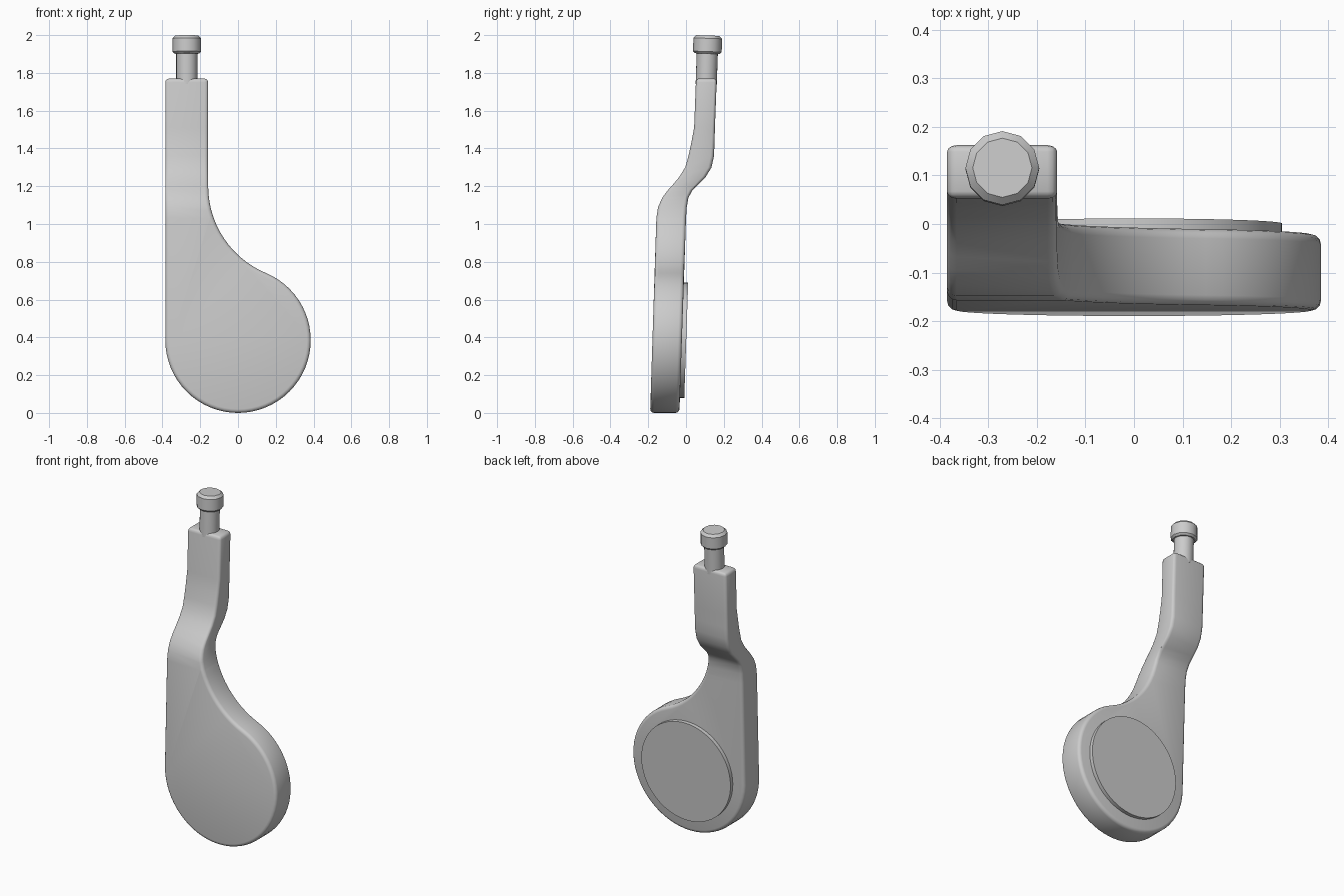
import bpy, bmesh, math
from mathutils import Matrix, Vector

cube = bpy.data.objects.get("Cube")
if cube:
    bpy.data.objects.remove(cube)

GREY = (0.6, 0.6, 0.6, 1)
grey = bpy.data.materials.new("plain grey")
grey.use_nodes = True
grey.diffuse_color = GREY
grey.node_tree.nodes["Principled BSDF"].inputs["Base Color"].default_value = GREY


def finish(bm, name, angle=35):
    bmesh.ops.recalc_face_normals(bm, faces=bm.faces[:])
    mesh = bpy.data.meshes.new(name)
    bm.to_mesh(mesh)
    bm.free()
    mesh.materials.append(grey)
    ob = bpy.data.objects.new(name, mesh)
    bpy.context.collection.objects.link(ob)
    bpy.ops.object.select_all(action='DESELECT')
    ob.select_set(True)
    bpy.context.view_layer.objects.active = ob
    bpy.ops.object.shade_smooth_by_angle(angle=math.radians(angle))
    return ob


def lathe(name, profile, sides, matrix):
    """Turn (radius, height) points about the local z axis and cap both ends."""
    bm = bmesh.new()
    rings = []
    for r, h in profile:
        turn = [2 * math.pi * i / sides + math.pi / 2 for i in range(sides)]
        rings.append([bm.verts.new((r * math.cos(a), r * math.sin(a), h)) for a in turn])
    for low, high in zip(rings, rings[1:]):
        for i in range(sides):
            j = (i + 1) % sides
            bm.faces.new((low[i], low[j], high[j], high[i]))
    bm.faces.new(rings[0])
    bm.faces.new(rings[-1])
    bm.transform(matrix)
    return finish(bm, name)


def arc(cx, cz, r, start, end, steps):
    angles = [math.radians(start + (end - start) * i / steps) for i in range(steps + 1)]
    return [(cx + r * math.cos(a), cz + r * math.sin(a)) for a in angles]


# Side bends: (height, front y, back y)
BENDS = [(0, -0.19, -0.035), (1.03, -0.157, 0), (1.09, -0.148, 0.004),
         (1.14, -0.125, 0.013), (1.18, -0.095, 0.035), (1.21, -0.068, 0.066),
         (1.25, -0.035, 0.105), (1.3, -0.004, 0.135), (1.36, 0.013, 0.148),
         (1.43, 0.028, 0.151), (1.51, 0.043, 0.153), (1.77, 0.053, 0.163)]


def sides_at(z):
    for (z0, f0, b0), (z1, f1, b1) in zip(BENDS, BENDS[1:]):
        if z <= z1 or z1 == BENDS[-1][0]:
            t = (z - z0) / (z1 - z0)
            return f0 + (f1 - f0) * t, b0 + (b1 - b0) * t


# Lever body: flat rounded plate, cut across at each bend, then pushed to shape
R, FILLET, LEFT, RIGHT, TOP = 0.385, 0.498, -0.385, -0.158, 1.77
HALF = 0.078
cx, cz = RIGHT + FILLET, 1.2
meet = math.degrees(math.atan2(cz - R, cx))
outline = arc(0, R, R, -180, meet, 44)
outline += arc(cx, cz, FILLET, meet + 180, 180, 14)[1:]
outline += [(RIGHT, TOP), (LEFT, TOP)]

bm = bmesh.new()
front = bm.faces.new([bm.verts.new((x, -HALF, z)) for x, z in outline])
made = bmesh.ops.extrude_face_region(bm, geom=[front], use_keep_orig=True)
for v in made["geom"]:
    if isinstance(v, bmesh.types.BMVert):
        v.co.y = HALF
bmesh.ops.recalc_face_normals(bm, faces=bm.faces[:])
sharp = [e for e in bm.edges if e.calc_face_angle(0) > math.radians(40)]
bmesh.ops.bevel(bm, geom=sharp, offset=0.02, segments=3, profile=0.5, affect='EDGES')
for z, f, b in BENDS[1:-1]:
    bmesh.ops.bisect_plane(bm, geom=bm.verts[:] + bm.edges[:] + bm.faces[:],
                           plane_co=(0, 0, z), plane_no=(0, 0, 1))
for v in bm.verts:
    f, b = sides_at(v.co.z)
    v.co.y = (f + b) / 2 + v.co.y / HALF * (b - f) / 2
finish(bm, "lever_body")

# Raised round pad on the back, following the slight lean of the plate
lean = math.atan2(0.035, 1.03)
y_back = sides_at(R)[1]
lathe("back_pad", [(0.305, -0.03), (0.305, 0.023)], 64,
      Matrix.Translation((0, y_back, R)) @ Matrix.Rotation(-math.pi / 2 - lean, 4, 'X'))

# Pin with a chamfered head on top
pin_at = Matrix.Translation((-0.271, 0.108, TOP)) @ Matrix.Rotation(-lean, 4, 'X')
lathe("pin_neck", [(0.056, -0.03), (0.056, 0.15)], 24, pin_at)
lathe("pin_head", [(0.065, 0.132), (0.076, 0.143), (0.076, 0.213), (0.061, 0.228)],
      12, pin_at)
